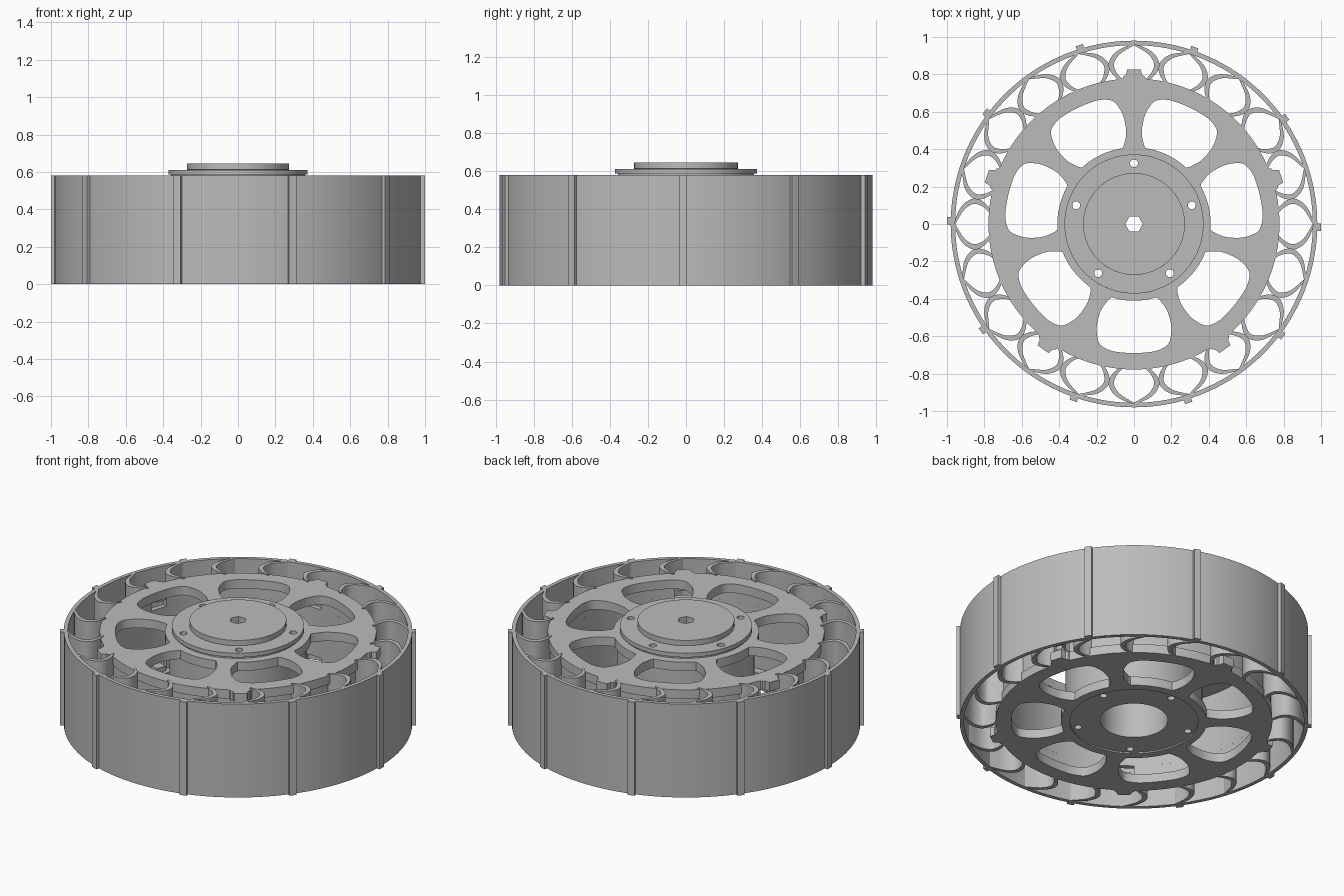
import bpy
import bmesh
from math import sin, cos, pi, radians, hypot, atan2

if "Cube" in bpy.data.objects:
    bpy.data.objects.remove(bpy.data.objects["Cube"])

grey = bpy.data.materials.new("plain_grey")
grey.use_nodes = True
colour = (0.5, 0.5, 0.5, 1)
grey.diffuse_color = colour
grey.node_tree.nodes["Principled BSDF"].inputs["Base Color"].default_value = colour

HEIGHT = 0.58
PLATE = 0.055


def polar(r, deg):
    return (r * cos(radians(deg)), r * sin(radians(deg)))


def circle(r, n=120, centre=(0, 0), start=0):
    return [(centre[0] + r * cos(2 * pi * i / n + start),
             centre[1] + r * sin(2 * pi * i / n + start)) for i in range(n)]


def rotated(points, deg):
    c, s = cos(radians(deg)), sin(radians(deg))
    return [(x * c - y * s, x * s + y * c) for x, y in points]


def smooth_path(points, steps=5):
    """Catmull-Rom curve through an open row of points."""
    p = [points[0]] + points + [points[-1]]
    out = []
    for a, b, c, d in zip(p, p[1:], p[2:], p[3:]):
        for k in range(steps):
            t = k / steps
            out.append(tuple(0.5 * (2 * b[i] + (c[i] - a[i]) * t
                       + (2 * a[i] - 5 * b[i] + 4 * c[i] - d[i]) * t * t
                       + (3 * b[i] - a[i] - 3 * c[i] + d[i]) * t ** 3)
                       for i in (0, 1)))
    return out + [points[-1]]


def extrude(name, loops, z0, z1, bevel=0):
    """Fill flat outlines (inner loops become holes) and extrude them."""
    curve = bpy.data.curves.new(name, "CURVE")
    curve.dimensions = "2D"
    curve.fill_mode = "BOTH"
    curve.extrude = (z1 - z0) / 2
    for loop in loops:
        spline = curve.splines.new("POLY")
        spline.points.add(len(loop) - 1)
        for point, (x, y) in zip(spline.points, loop):
            point.co = (x, y, 0, 1)
        spline.use_cyclic_u = True
    temp = bpy.data.objects.new(name + "_outline", curve)
    bpy.context.collection.objects.link(temp)
    graph = bpy.context.evaluated_depsgraph_get()
    mesh = bpy.data.meshes.new_from_object(temp.evaluated_get(graph))
    bpy.data.objects.remove(temp)
    bm = bmesh.new()
    bm.from_mesh(mesh)
    bmesh.ops.remove_doubles(bm, verts=bm.verts, dist=1e-5)
    bmesh.ops.translate(bm, verts=bm.verts, vec=(0, 0, (z0 + z1) / 2))
    bmesh.ops.recalc_face_normals(bm, faces=bm.faces)
    bm.to_mesh(mesh)
    bm.free()
    mesh.name = name
    mesh.materials.clear()
    mesh.materials.append(grey)
    obj = bpy.data.objects.new(name, mesh)
    bpy.context.collection.objects.link(obj)
    if bevel:
        mod = obj.modifiers.new("edge", "BEVEL")
        mod.width = bevel
        mod.segments = 2
    bpy.ops.object.select_all(action="DESELECT")
    obj.select_set(True)
    bpy.context.view_layer.objects.active = obj
    bpy.ops.object.shade_smooth_by_angle(angle=radians(30))
    return obj


# Outer tyre band with ten tread bars
extrude("outer_band", [circle(0.98, 160), circle(0.956, 160)], 0, HEIGHT)
bar = [(0.97, -0.02), (1.0, -0.02), (1.0, 0.02), (0.97, 0.02)]
extrude("tread_bars", [rotated(bar, 36 * k - 1) for k in range(10)], 0, HEIGHT)

# Curved flexible blades, two mirrored layers of twenty
spine = smooth_path([(0.762, 0.055), (0.8, 0.1), (0.855, 0.122),
                     (0.915, 0.085), (0.961, 0.0)])
outer, inner = [], []
last = len(spine) - 1
for i, (x, y) in enumerate(spine):
    ax, ay = spine[max(i - 1, 0)]
    bx, by = spine[min(i + 1, last)]
    length = hypot(bx - ax, by - ay)
    nx, ny = -(by - ay) / length, (bx - ax) / length
    half = 0.004 + 0.010 * sin(pi * i / last)
    outer.append((x + nx * half, y + ny * half))
    inner.append((x - nx * half, y - ny * half))
blade = outer + inner[::-1]
mirrored = [(x, -y) for x, y in blade]
for name, shape, z0 in (("lower_blades", mirrored, 0), ("upper_blades", blade, HEIGHT / 2)):
    extrude(name, [rotated(shape, 18 * k) for k in range(20)], z0, z0 + HEIGHT / 2)

# Seven-spoke side plates with five locking tabs
outline = []
for k in range(5):
    mid = 90 + 72 * k
    tab = [(0.778, -0.06), (0.79, -0.055), (0.797, -0.043), (0.827, -0.036)]
    tab += [(x, -y) for x, y in tab[::-1]]
    outline += rotated(tab, mid)
    outline += [polar(0.778, mid + a) for a in range(6, 68, 2)]
side = smooth_path([polar(r, a) for r, a in
                    ((0.425, 18.5), (0.48, 20.7), (0.53, 20.8), (0.59, 19.8),
                     (0.645, 17.5), (0.672, 15.3), (0.685, 12))], 4)
window = side + [polar(0.69, a) for a in range(9, -10, -3)]
window += [(x, -y) for x, y in side[::-1]]
window += [polar(0.41, a) for a in range(-17, 18, 2)]
windows = [rotated(window, 270 + 360 * k / 7) for k in range(7)]
for name, z0 in (("lower_plate", 0), ("upper_plate", HEIGHT - PLATE - 0.006)):
    extrude(name, [outline, circle(0.36)] + windows, z0, z0 + PLATE)

# Inner drum, slotted next to each tab
extrude("drum_middle", [circle(0.77), circle(0.74)], 0.14, 0.44)
arcs = []
for k in range(5):
    angles = [90 + 72 * k + a for a in range(4, 69, 2)]
    arcs.append([polar(0.77, a) for a in angles] + [polar(0.74, a) for a in angles[::-1]])
extrude("drum_lower_arcs", arcs, 0.05, 0.14)
extrude("drum_upper_arcs", arcs, 0.44, 0.53)

# Snap hooks behind each tab
hook = [(0.715, -0.03), (0.79, -0.03), (0.79, 0.03), (0.715, 0.03)]
hooks = [rotated(hook, 90 + 72 * k) for k in range(5)]
extrude("lower_hooks", hooks, 0.05, 0.085)
extrude("upper_hooks", hooks, 0.495, 0.53)

# Hub barrel, flange and cap with bolt holes and hexagonal bore
bolts = [circle(0.021, 20, polar(0.325, 90 + 72 * k)) for k in range(5)]
hexagon = circle(0.047, 6)
extrude("hub_barrel", [circle(0.385), circle(0.19)] + bolts, 0.008, 0.55)
extrude("hub_neck", [circle(0.358), hexagon] + bolts, 0.55, 0.588)
extrude("hub_flange", [circle(0.372), hexagon] + bolts, 0.586, 0.612, 0.005)
extrude("hub_cap", [circle(0.272), hexagon], 0.612, 0.645, 0.004)
